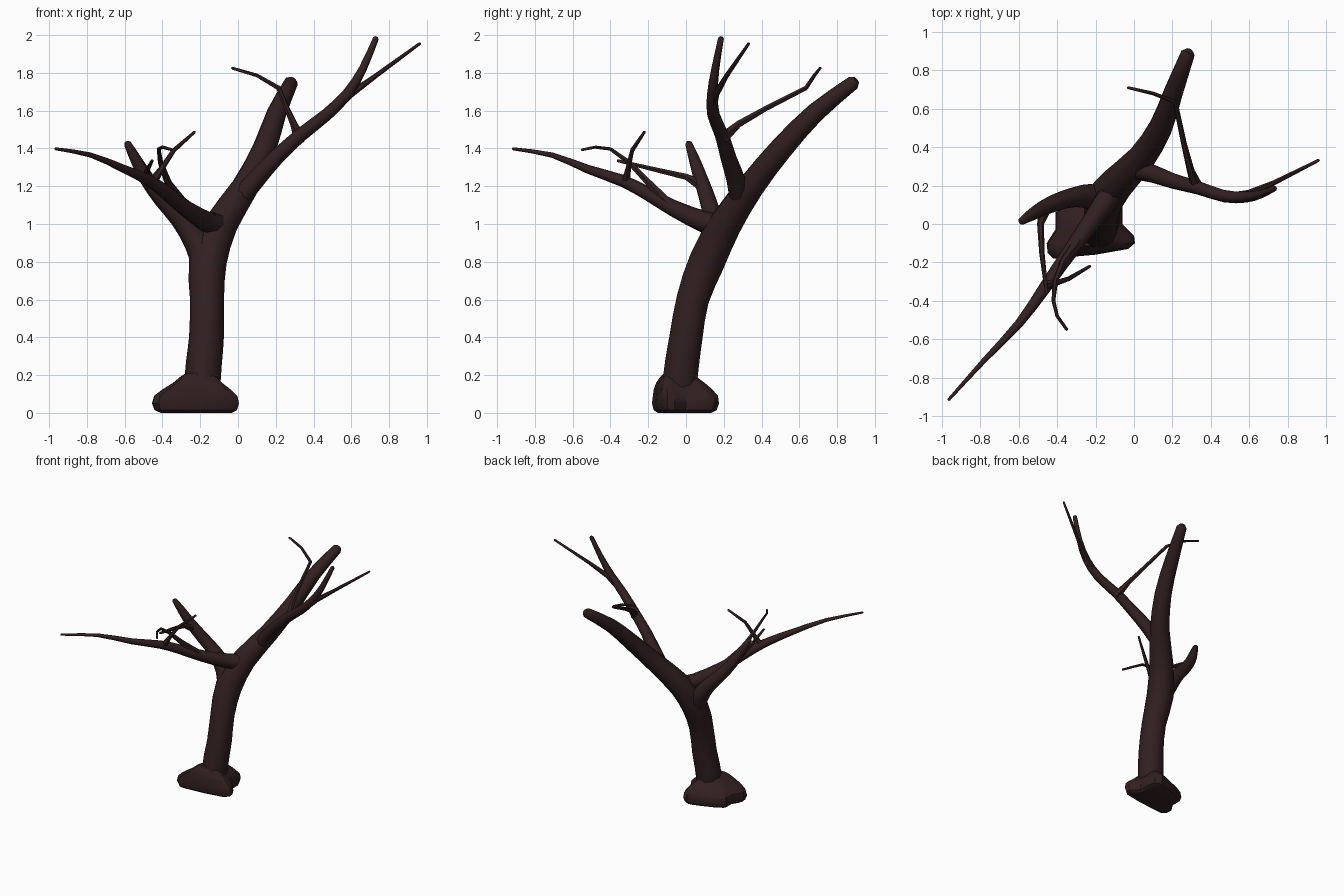
import bpy, bmesh, math
from mathutils import Vector

cube = bpy.data.objects.get("Cube")
if cube:
    bpy.data.objects.remove(cube)

bark = bpy.data.materials.new("dark brown bark")
bark.use_nodes = True
COLOUR = (0.031, 0.014, 0.015, 1)
bark.diffuse_color = COLOUR
bark.node_tree.nodes["Principled BSDF"].inputs["Base Color"].default_value = COLOUR


def finish(name, bm, angle):
    bmesh.ops.recalc_face_normals(bm, faces=bm.faces)
    mesh = bpy.data.meshes.new(name)
    bm.to_mesh(mesh)
    bm.free()
    mesh.materials.append(bark)
    obj = bpy.data.objects.new(name, mesh)
    bpy.context.collection.objects.link(obj)
    bpy.ops.object.select_all(action='DESELECT')
    obj.select_set(True)
    bpy.context.view_layer.objects.active = obj
    bpy.ops.object.shade_smooth_by_angle(angle=math.radians(angle))


def loft(bm, rings):
    loops = [[bm.verts.new(p) for p in ring] for ring in rings]
    n = len(loops[0])
    for a, b in zip(loops, loops[1:]):
        for i in range(n):
            j = (i + 1) % n
            bm.faces.new((a[i], a[j], b[j], b[i]))
    bm.faces.new(loops[0][::-1])
    bm.faces.new(loops[-1])


def spline(keys, steps):
    """Catmull-Rom through (x, y, z, radius) keys; one step keeps it straight."""
    k = [Vector(p) for p in keys]
    k = [2 * k[0] - k[1]] + k + [2 * k[-1] - k[-2]]
    out = []
    for a, b, c, d in zip(k, k[1:], k[2:], k[3:]):
        for s in range(steps):
            t = s / steps
            out.append(0.5 * (2 * b + (c - a) * t + (2 * a - 5 * b + 4 * c - d) * t * t
                              + (3 * b - a - 3 * c + d) * t ** 3))
    return out + [k[-2]]


def limb(name, keys, sides=8, steps=2):
    """Tapered tube with a rounded tip."""
    pts = spline(keys, steps)
    tip, direction = pts[-1], (pts[-1] - pts[-2]).to_3d().normalized()
    cap = (tip.to_3d() + direction * tip.w * 0.6).to_4d()
    cap.w = tip.w * 0.55
    pts.append(cap)
    side = Vector((1, 0, 0))
    rings = []
    for i, p in enumerate(pts):
        t = (pts[min(i + 1, len(pts) - 1)] - pts[max(i - 1, 0)]).to_3d().normalized()
        side = (side - t * side.dot(t)).normalized()
        up = t.cross(side)
        rings.append([p.to_3d() + p.w * (side * math.cos(a) + up * math.sin(a))
                      for a in (math.tau * s / sides for s in range(sides))])
    bm = bmesh.new()
    loft(bm, rings)
    finish(name, bm, 50)


def twig(name, keys):
    limb(name, keys, 6, 1)


# Trunk leaning into the thick rear limb
limb("trunk", [(-.19, -.035, .14, .096), (-.18, -.02, .27, .095), (-.167, .0, .4, .092),
               (-.164, .035, .6, .09), (-.16, .11, .8, .1), (-.09, .21, 1, .09),
               (.04, .345, 1.2, .073), (.14, .505, 1.4, .063), (.205, .685, 1.59, .052),
               (.28, .885, 1.748, .038)], 10)

# Tall left branch and its twigs
limb("tall_branch", [(-.02, .29, 1.1, .055), (.09, .265, 1.23, .05), (.2, .225, 1.35, .042),
                     (.33, .19, 1.47, .037), (.47, .145, 1.58, .033), (.58, .14, 1.69, .029),
                     (.66, .155, 1.82, .022), (.73, .185, 1.982, .016)])
twig("tall_branch_outer_twig", [(.5, .14, 1.6, .024), (.6, .16, 1.69, .019),
                                (.73, .215, 1.785, .013), (.962, .332, 1.955, .008)])
twig("tall_branch_rear_twig", [(.33, .19, 1.45, .034), (.295, .28, 1.53, .02),
                               (.26, .42, 1.61, .015), (.215, .635, 1.72, .013),
                               (.1, .68, 1.787, .01), (-.03, .71, 1.825, .008)])

# Long front branch and its twigs
limb("long_branch", [(-.07, .22, .985, .07), (-.16, .1, 1.01, .058), (-.28, -.07, 1.085, .044),
                     (-.38, -.21, 1.165, .037), (-.47, -.34, 1.23, .032), (-.6, -.52, 1.29, .023),
                     (-.78, -.71, 1.365, .014), (-.965, -.915, 1.398, .008)])
twig("long_branch_upright_twig", [(-.46, -.32, 1.21, .028), (-.4, -.305, 1.3, .015),
                                  (-.34, -.285, 1.39, .012), (-.23, -.22, 1.487, .008)])
twig("long_branch_hooked_twig", [(-.28, -.08, 1.09, .034), (-.37, -.2, 1.22, .02),
                                 (-.41, -.3, 1.325, .014), (-.42, -.4, 1.397, .01),
                                 (-.4, -.48, 1.407, .009), (-.35, -.55, 1.393, .008)])

# Short right branch and its twig
limb("short_branch", [(-.15, .1, .76, .085), (-.22, .14, .91, .07), (-.31, .14, 1.03, .052),
                      (-.4, .115, 1.13, .046), (-.48, .08, 1.235, .04), (-.54, .045, 1.34, .031),
                      (-.585, .015, 1.425, .02)])
twig("short_branch_twig", [(-.46, .09, 1.2, .035), (-.487, 0, 1.25, .018),
                           (-.48, -.15, 1.285, .014), (-.455, -.36, 1.335, .009)])

# Lobed root base: one outline, drawn in towards the trunk with height
outline = [(-.455, -.1), (-.45, -.15), (-.42, -.18), (-.2, -.16), (-.03, -.13), (.005, -.1),
           (0, -.06), (-.06, 0), (-.06, .1), (-.08, .15), (-.13, .175), (-.21, .15),
           (-.34, .1), (-.41, .06), (-.41, -.03)]
centre = Vector((-.2, -.03))
rings = []
for z, sx, sy, shift in ((0, .82, .8, 0), (.015, .95, .94, 0), (.05, 1, 1, 0), (.09, .96, .97, 0),
                         (.125, .78, .87, -.01), (.16, .56, .72, -.02), (.19, .42, .55, -.025),
                         (.21, .3, .38, -.03)):
    rings.append([(centre.x + (x - centre.x) * sx, centre.y + (y - centre.y) * sy + shift, z)
                  for x, y in outline])
bm = bmesh.new()
loft(bm, rings)
finish("root_base", bm, 35)
